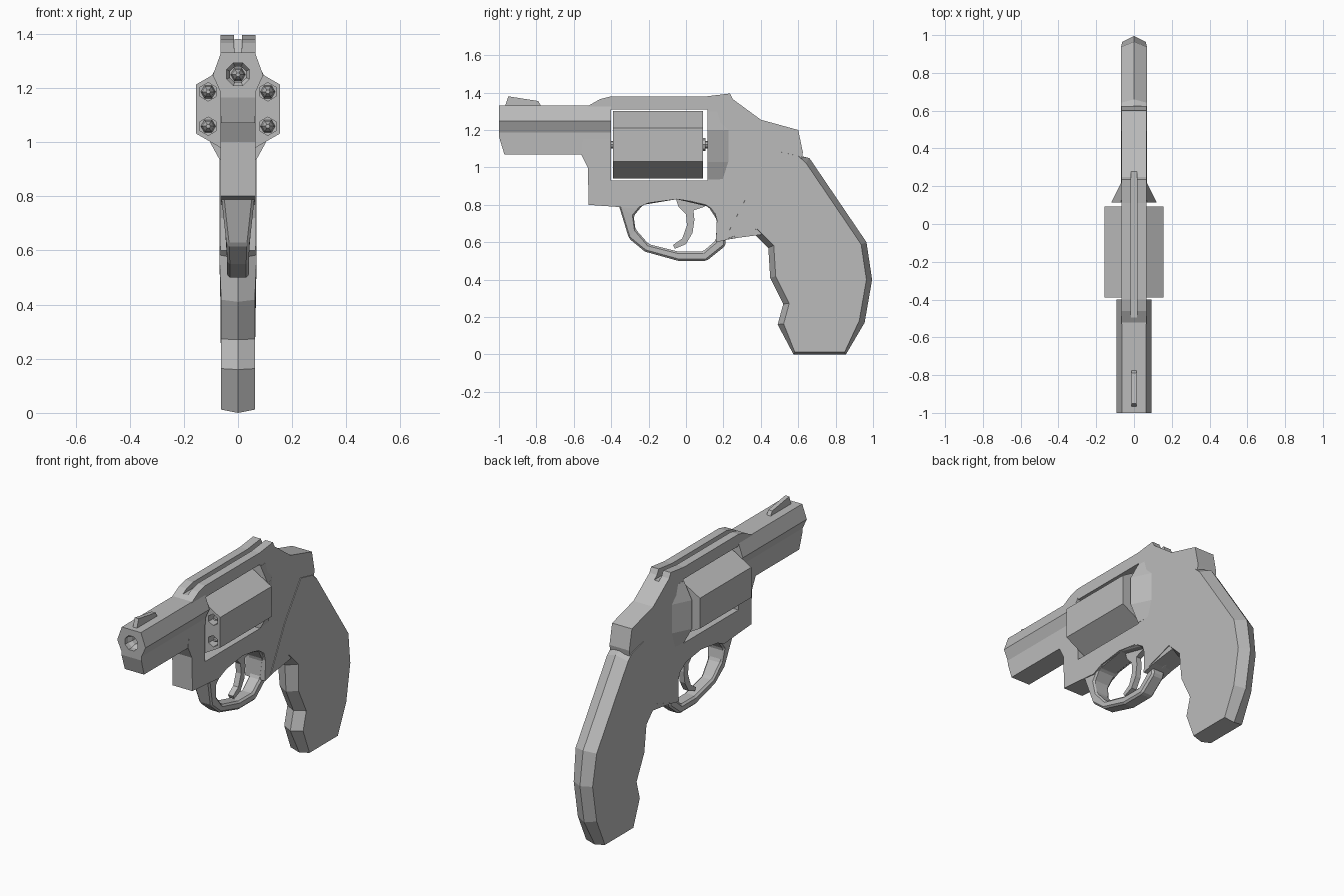
import bpy, bmesh, math
from mathutils import Vector

cube = bpy.data.objects.get("Cube")
if cube:
    bpy.data.objects.remove(cube, do_unlink=True)

steel = bpy.data.materials.new("grey_steel")
steel.use_nodes = True
GREY = (0.5, 0.5, 0.5, 1)
steel.diffuse_color = GREY
steel.node_tree.nodes["Principled BSDF"].inputs["Base Color"].default_value = GREY


def loft(name, rings, closed=False):
    """Skin equal-sized rings of points; cap the ends unless closed."""
    bm = bmesh.new()
    vs = [[bm.verts.new(p) for p in ring] for ring in rings]
    n = len(vs[0])
    for a, b in zip(vs, vs[1:] + vs[:1] if closed else vs[1:]):
        for i in range(n):
            j = (i + 1) % n
            bm.faces.new((a[i], a[j], b[j], b[i]))
    if not closed:
        bm.faces.new(vs[0][::-1])
        bm.faces.new(vs[-1])
    bmesh.ops.recalc_face_normals(bm, faces=bm.faces)
    mesh = bpy.data.meshes.new(name)
    bm.to_mesh(mesh)
    bm.free()
    mesh.materials.append(steel)
    ob = bpy.data.objects.new(name, mesh)
    bpy.context.collection.objects.link(ob)
    return ob


def plate(name, pts, half):
    """Side profile of (y, z) points, extruded across x."""
    return loft(name, [[(x, y, z) for y, z in pts] for x in (-half, half)])


def rod(name, sides, stations, x=0, z=0, turn=0):
    """Polygonal rod along y through (y, radius) stations."""
    angles = [math.radians(turn) + math.tau * i / sides for i in range(sides)]
    return loft(name, [[(x + r * math.cos(a), y, z + r * math.sin(a)) for a in angles]
                       for y, r in stations])


def apply_modifier(ob, mod):
    bpy.context.view_layer.objects.active = ob
    bpy.ops.object.modifier_apply(modifier=mod.name)


def cut(cutter, *targets):
    cutter.hide_render = True
    for ob in targets:
        mod = ob.modifiers.new("cut", "BOOLEAN")
        mod.operation, mod.solver, mod.object = "DIFFERENCE", "EXACT", cutter
        apply_modifier(ob, mod)
    bpy.data.objects.remove(cutter, do_unlink=True)


def inset(pts, amount):
    """Mitred inward offset of a counter-clockwise outline."""
    out = []
    for i, p in enumerate(pts):
        p = Vector(p)
        d1 = (p - Vector(pts[i - 1])).normalized()
        d2 = (Vector(pts[(i + 1) % len(pts)]) - p).normalized()
        n1, n2 = Vector((-d1.y, d1.x)), Vector((-d2.y, d2.x))
        out.append(p + (n1 + n2) * amount(p) / (1 + n1.dot(n2)))
    return out


# Frame with top strap, window and sight groove
frame = plate("frame", [
    (-.56, 1.07), (-.525, 1), (-.52, .8), (-.38, .79), (-.27, .78), (-.2, .81),
    (-.05, .83), (.09, .81), (.15, .77), (.165, .72), (.16, .6), (.25, .62),
    (.4, .64), (.6, .95), (.625, 1.08), (.6, 1.2), (.4, 1.255), (.25, 1.365), (.235, 1.395),
    (.11, 1.38), (-.4, 1.38), (-.46, 1.365), (-.53, 1.325)], .065)
cut(plate("window_cutter", [(-.4, .93), (.115, .93), (.115, 1.31), (-.4, 1.31)], .3), frame)
cut(plate("groove_cutter", [(-.6, 1.345), (.4, 1.345), (.4, 1.5), (-.6, 1.5)], .015), frame)

# Barrel with slanted lower muzzle and bore
half = [(.063, 1.33), (.093, 1.247), (.066, 1.187), (.063, 1.07)]
section = half + [(-x, z) for x, z in reversed(half)]
barrel = loft("barrel", [[(x, y, z) for x, z in section] for y in (-1, -.4)])
cut(plate("muzzle_cutter", [(-1.1, 1), (-.95, 1), (-1, 1.165), (-1.1, 1.165)], .2), barrel)
cut(rod("bore_cutter", 8, [(-1.1, .045), (-.97, .045), (-.95, .032), (-.395, .032)], z=1.25, turn=22.5),
    barrel, frame)
plate("front_sight", [(-.97, 1.32), (-.95, 1.38), (-.79, 1.355), (-.77, 1.32)], .013)

# Cylinder, chambers and cartridges
AXIS = 1.122
cylinder = rod("cylinder", 6, [(-.39, .18), (.092, .18)], z=AXIS, turn=30)
for i in range(6):
    a = math.radians(30 + 60 * i)
    x, z = .127 * math.cos(a), AXIS + .127 * math.sin(a)
    cut(rod("chamber_cutter", 6, [(-.5, .034), (-.3, .034)], x, z, 30), cylinder)
    rod("cartridge_%d" % (i + 1), 6, [(-.38, .008), (-.35, .022), (-.295, .028)], x, z)
rod("cylinder_pin", 8, [(-.41, .02), (.12, .02)], z=AXIS)
rod("ratchet", 8, [(.08, .035), (.105, .035)], z=AXIS)

# Recoil shields flaring from both sides of the frame
for side, name in ((1, "left_shield"), (-1, "right_shield")):
    wide = [(.05, 1.3), (.068, 1.3), (.12, 1.2), (.12, 1.03), (.068, .935), (.05, .935)]
    loft(name, [[(side * x, .115, z) for x, z in wide],
                [(side * min(x, .063), .23 if .95 < z < 1.28 else .2, z) for x, z in wide]])

# Trigger guard: tapered loop, narrow at the bottom
outer = [(-.36, .8), (-.305, .62), (-.22, .55), (-.04, .5), (.11, .5), (.21, .58),
         (.215, .7), (.17, .83), (-.05, .87), (-.25, .84)]
inner = [(-.28, .74), (-.27, .67), (-.2, .59), (-.04, .55), (.09, .55), (.16, .61),
         (.165, .72), (.12, .79), (-.05, .83), (-.23, .8)]


def width(z):
    return .04 + .022 * min(1, max(0, (z - .6) / .2))


guard = loft("trigger_guard", [[(s * width(z), y, z) for y, z in loop]
             for s, loop in ((-1, outer), (1, outer), (1, inner), (-1, inner))], closed=True)
bevel = guard.modifiers.new("bevel", "BEVEL")
bevel.width, bevel.segments = .01, 1
apply_modifier(guard, bevel)

# Trigger
plate("trigger", [(-.06, .85), (-.04, .79), (0, .75), (.005, .69), (-.02, .62), (-.07, .585),
                  (-.06, .565), (0, .59), (.035, .65), (.045, .72), (.04, .77), (.1, .79), (.09, .85)], .017)

# Grip: flat sides with a ridge running round the edge
outline = [(.2, .61), (.37, .64), (.44, .57), (.45, .41), (.52, .27), (.49, .16), (.575, 0), (.855, 0),
           (.955, .17), (.995, .4), (.965, .6), (.66, 1.05), (.6, 1.065), (.49, 1.09), (.34, .88)]
rim = inset(outline, lambda p: .012 if p.y < .05 else .03 if p.x > .61 or .25 < p.x and p.y < .7 else .004)
sides = [[(s * (.069 if z > .55 else .062), y, z) for y, z in rim] for s in (-1, 1)]
loft("grip", [sides[0], [(0, y, z) for y, z in outline], sides[1]])
